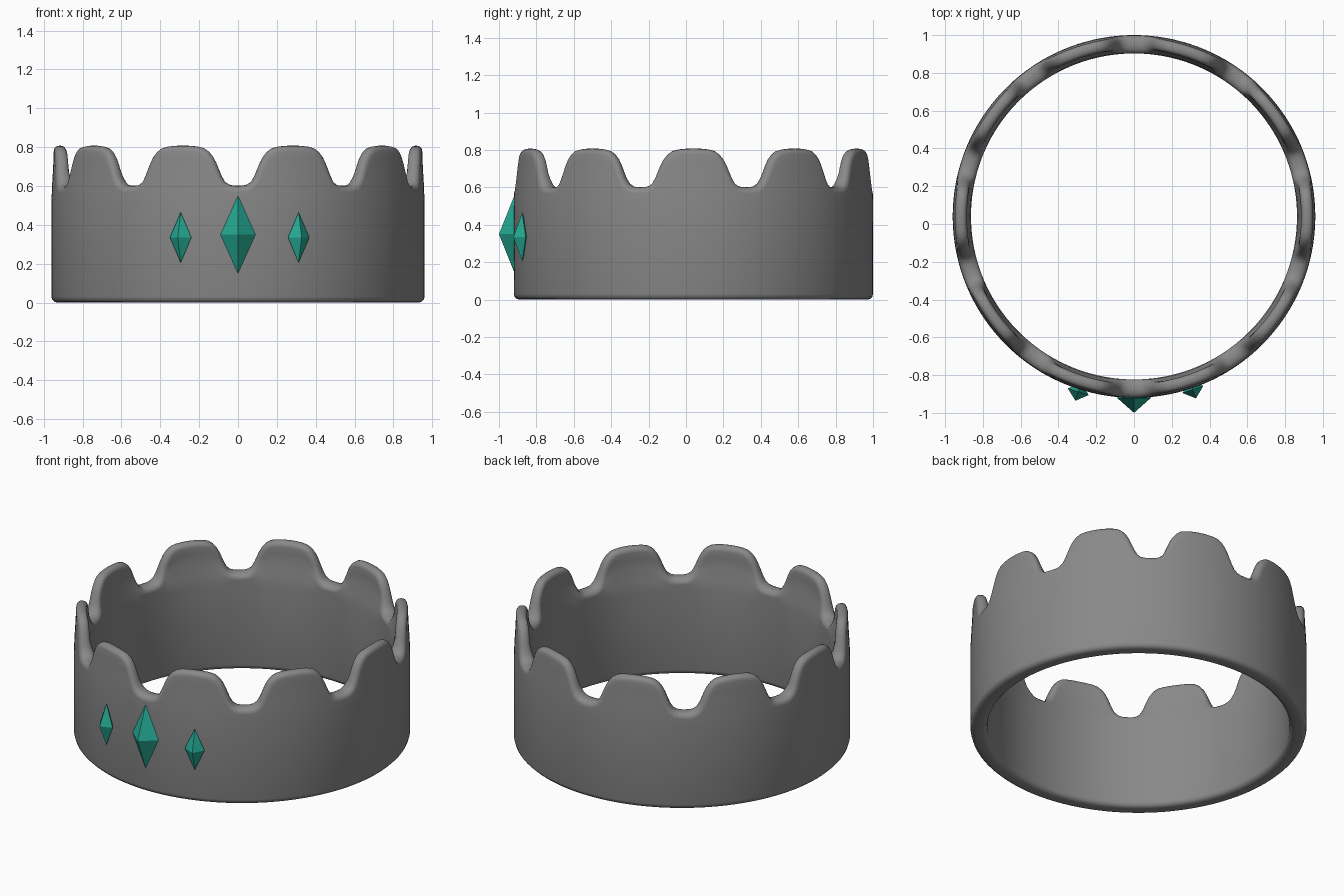
import bpy, bmesh, math
from mathutils import Vector

cube = bpy.data.objects.get("Cube")
if cube:
    bpy.data.objects.remove(cube, do_unlink=True)


def material(name, rgb):
    m = bpy.data.materials.new(name)
    m.use_nodes = True
    m.diffuse_color = (*rgb, 1)
    m.node_tree.nodes["Principled BSDF"].inputs["Base Color"].default_value = (*rgb, 1)
    return m


def make_object(name, bm, mat, smooth):
    bmesh.ops.recalc_face_normals(bm, faces=bm.faces)
    for f in bm.faces:
        f.smooth = smooth
    mesh = bpy.data.meshes.new(name)
    bm.to_mesh(mesh)
    bm.free()
    mesh.materials.append(mat)
    ob = bpy.data.objects.new(name, mesh)
    bpy.context.collection.objects.link(ob)
    return ob


grey = material("Iron grey", (0.25, 0.25, 0.25))
teal = material("Teal gem", (0.018, 0.40, 0.29))

TEETH = 10
PITCH = 360 / TEETH
CENTRE_Y = 0.04
OUTER, INNER = 0.96, 0.863
BEVEL = 0.03
SHOULDER = 0.53     # height below which the wall is plain

# Half a tooth, from valley middle to tooth middle: (degrees, height)
half = [(0, 0.602), (1.8, 0.603), (3, 0.608), (4.2, 0.622), (5.2, 0.65), (6.1, 0.685),
        (7, 0.72), (8, 0.75), (9.3, 0.776), (11, 0.795), (13, 0.803), (15.5, 0.807), (18, 0.808)]
tooth = half + [(PITCH - a, z) for a, z in reversed(half[1:-1])]
edge = [(math.radians(a + PITCH * k) * OUTER, z) for k in range(TEETH) for a, z in tooth]
LENGTH = math.tau * OUTER


def ramp(z, low, high):
    t = min(max((z - low) / (high - low), 0), 1)
    return t * t * (3 - 2 * t)


def inner_radius(z):
    return INNER + 0.022 * ramp(z, 0.57, 0.68)


def outer_radius(z):
    return OUTER - 0.012 * ramp(z, 0.5, 0.8)


def column(i):
    """Closed wall section at one step along the scalloped edge: (arc, radius, z)."""
    n = len(edge)
    s, z = edge[i]
    s0, z0 = edge[i - 1]
    s1, z1 = edge[(i + 1) % n]
    ds = (s1 - s0) % LENGTH
    dz = z1 - z0
    size = math.hypot(ds, dz)
    normal = (-dz / size, ds / size)
    base_s, base_z = s - normal[0] * BEVEL, z - normal[1] * BEVEL
    wall = []
    for t in (0, 0.3, 0.6, 0.85):
        wall.append((s + (base_s - s) * t, SHOULDER + (base_z - SHOULDER) * t))
    pts = []
    # Rounded foot and inner wall
    for k in range(4):
        a = math.pi / 2 * k / 3
        pts.append((s, INNER + BEVEL * (1 - math.sin(a)), BEVEL * (1 - math.cos(a))))
    pts += [(a, inner_radius(h), h) for a, h in wall]
    # Rounded rim, inset at right angles to the scalloped edge
    for k in range(9):
        a = math.pi * k / 8
        drop = BEVEL * (1 - math.sin(a))
        h = z - normal[1] * drop
        ri, ro = inner_radius(h), outer_radius(h)
        across = math.copysign(abs(math.cos(a)) ** 0.8, math.cos(a))
        pts.append((s - normal[0] * drop, (ri + ro) / 2 - across * (ro - ri) / 2, h))
    # Outer wall and foot
    pts += [(a, outer_radius(h), h) for a, h in reversed(wall)]
    for k in range(4):
        a = math.pi / 2 * k / 3
        pts.append((s, OUTER - BEVEL * (1 - math.cos(a)), BEVEL * (1 - math.sin(a))))
    return pts


# Crown band
bm = bmesh.new()
rings = []
for i in range(len(edge)):
    ring = []
    for s, r, z in column(i):
        a = s / OUTER
        ring.append(bm.verts.new((r * math.sin(a), CENTRE_Y - r * math.cos(a), z)))
    rings.append(ring)
for i, ring in enumerate(rings):
    after = rings[(i + 1) % len(rings)]
    for j in range(len(ring)):
        k = (j + 1) % len(ring)
        bm.faces.new((ring[j], after[j], after[k], ring[k]))
make_object("crown_band", bm, grey, True)


# Faceted gems, each turned to face outward
def gem(name, place, width, depth, height):
    centre = Vector(place)
    out = Vector((place[0], place[1] - CENTRE_Y, 0)).normalized()
    side = Vector((-out.y, out.x, 0))
    bm = bmesh.new()
    belt = [bm.verts.new(centre + v) for v in
            (side * width, out * depth, side * -width, out * -depth)]
    for sign in (1, -1):
        tip = bm.verts.new(centre + Vector((0, 0, sign * height)))
        for j in range(4):
            bm.faces.new((belt[j], belt[(j + 1) % 4], tip))
    make_object(name, bm, teal, False)


gem("centre_gem", (0, -0.92, 0.35), 0.09, 0.08, 0.20)
gem("right_gem", (-0.295, -0.888, 0.335), 0.058, 0.05, 0.13)
gem("left_gem", (0.312, -0.876, 0.335), 0.058, 0.05, 0.13)
